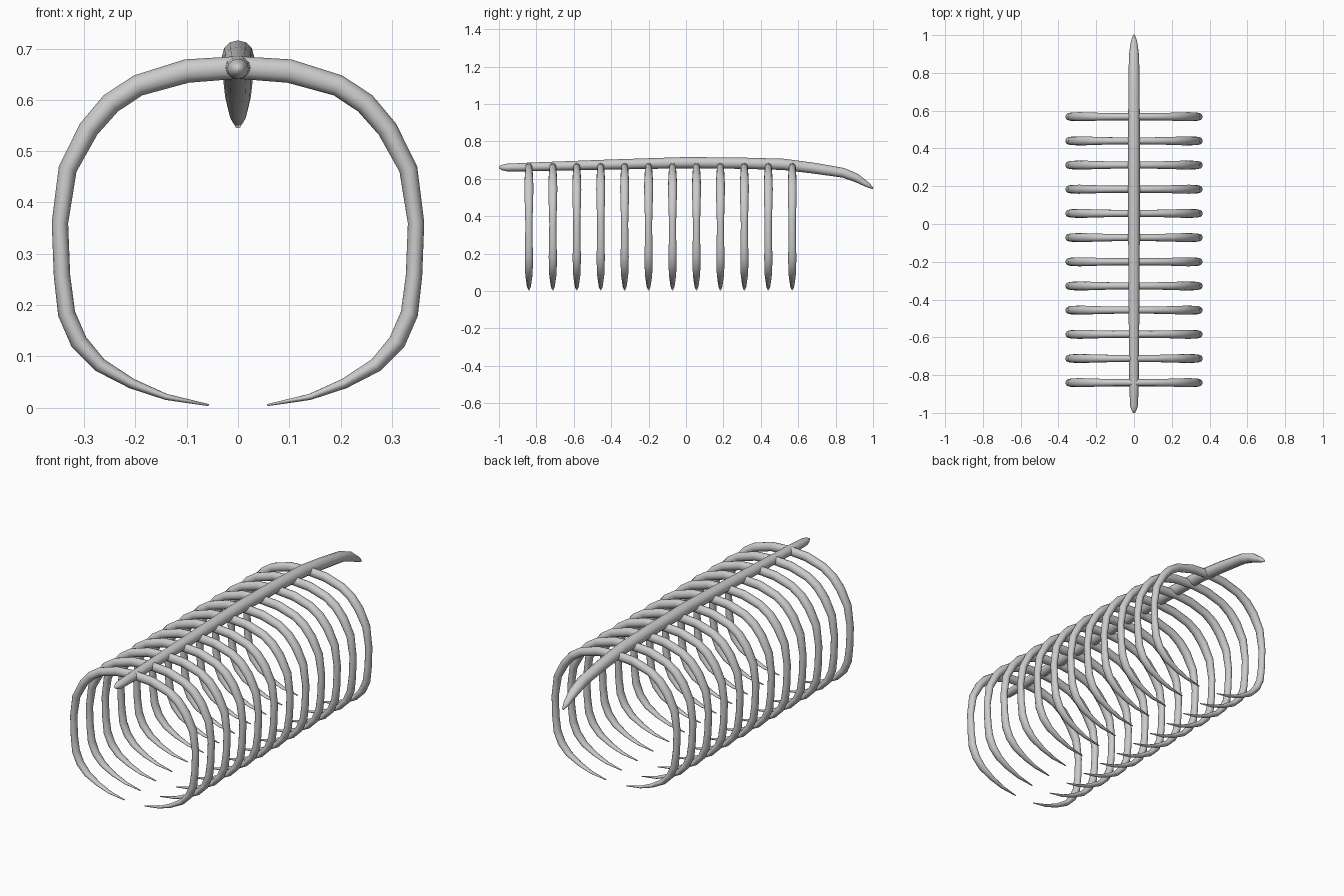
import bpy
import bmesh
from math import cos, sin, tau
from mathutils import Vector

cube = bpy.data.objects.get("Cube")
if cube:
    bpy.data.objects.remove(cube, do_unlink=True)

bone = bpy.data.materials.new("bone_grey")
bone.use_nodes = True
COLOUR = (0.6, 0.6, 0.6, 1)
bone.diffuse_color = COLOUR
bone.node_tree.nodes["Principled BSDF"].inputs["Base Color"].default_value = COLOUR


def sweep(name, stations, side, sides=12):
    """Tube along (centre, in-plane radius, side radius); side is the fixed cross axis."""
    bm = bmesh.new()
    side = Vector(side)
    rings = []
    for i, (centre, r_plane, r_side) in enumerate(stations):
        before = stations[max(i - 1, 0)][0]
        after = stations[min(i + 1, len(stations) - 1)][0]
        normal = (after - before).normalized().cross(side)
        rings.append([bm.verts.new(centre + normal * r_plane * cos(tau * k / sides)
                                   + side * r_side * sin(tau * k / sides))
                      for k in range(sides)])
    for a, b in zip(rings, rings[1:]):
        for k in range(sides):
            j = (k + 1) % sides
            bm.faces.new((a[k], a[j], b[j], b[k]))
    bm.faces.new(rings[0])
    bm.faces.new(rings[-1])
    bmesh.ops.recalc_face_normals(bm, faces=bm.faces)
    for f in bm.faces:
        f.smooth = True
    mesh = bpy.data.meshes.new(name)
    bm.to_mesh(mesh)
    bm.free()
    mesh.materials.append(bone)
    obj = bpy.data.objects.new(name, mesh)
    bpy.context.collection.objects.link(obj)
    return obj


# Spine: y, z, vertical radius, sideways radius
spine = [(-1.0, .661, .005, .005), (-.985, .660, .014, .014), (-.96, .660, .020, .021),
         (-.84, .663, .023, .025), (-.4, .676, .027, .029), (0, .686, .030, .031),
         (.3, .683, .030, .031), (.52, .677, .030, .031), (.68, .657, .029, .030),
         (.84, .632, .026, .028), (.91, .605, .023, .025), (.97, .568, .014, .016),
         (1.0, .548, .004, .005)]
sweep("spine", [(Vector((0, y, z)), rv, rs) for y, z, rv, rs in spine], (1, 0, 0))

# Half rib from spine to tip: x, z, in-plane radius, depth radius
half = [(0, .663, .022, .019), (.10, .656, .023, .019), (.195, .628, .021, .021),
        (.248, .593, .021, .023), (.291, .543, .020, .024), (.332, .465, .018, .022),
        (.347, .36, .016, .019), (.343, .257, .016, .020), (.334, .183, .017, .022),
        (.310, .128, .017, .021), (.269, .083, .014, .019), (.207, .047, .010, .014),
        (.14, .021, .006, .010), (.057, .005, .002, .003)]
arch = [(-x, z, a, b) for x, z, a, b in reversed(half[1:])] + half

RIBS = 12
for i in range(RIBS):
    y = -.84 + i * .128
    sweep(f"rib_{i + 1}", [(Vector((x, y, z)), a, b) for x, z, a, b in arch], (0, 1, 0))
